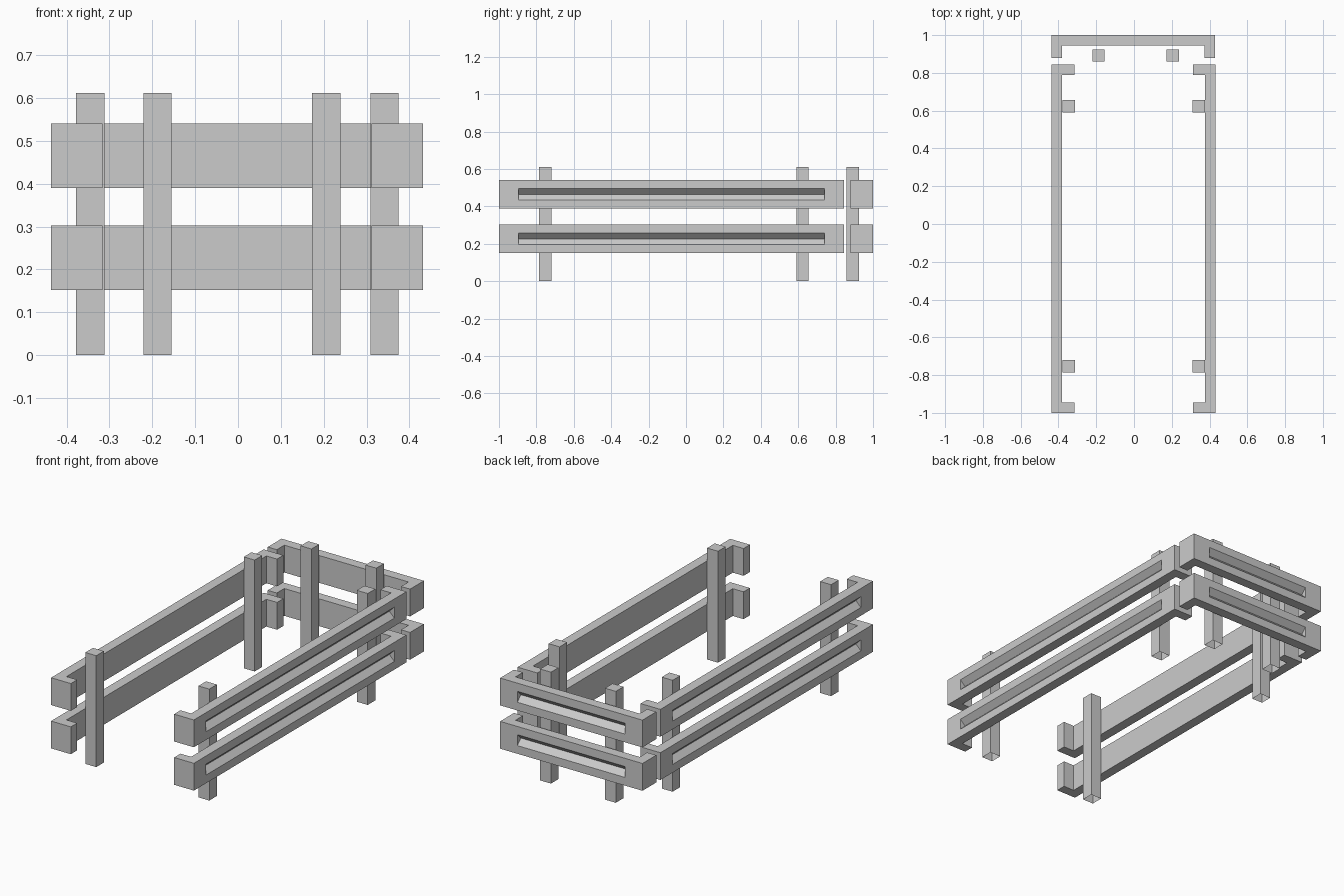
import bpy, bmesh
from math import radians
from mathutils import Matrix, Vector

cube = bpy.data.objects.get("Cube")
if cube:
    bpy.data.objects.remove(cube, do_unlink=True)

grey = bpy.data.materials.new("painted_grey")
grey.use_nodes = True
COLOUR = (0.6, 0.6, 0.6, 1)
grey.diffuse_color = COLOUR
grey.node_tree.nodes["Principled BSDF"].inputs["Base Color"].default_value = COLOUR

THICK = 0.055      # board thickness
RAIL_H = 0.15      # board height
RETURN = 0.12      # length of the turned-in ends
POST_W = 0.066
POST_H = 0.612


def prism(name, points, direction):
    """Extrude a planar outline into a solid object."""
    bm = bmesh.new()
    face = bm.faces.new([bm.verts.new(p) for p in points])
    out = bmesh.ops.extrude_face_region(bm, geom=[face])
    moved = [v for v in out["geom"] if isinstance(v, bmesh.types.BMVert)]
    bmesh.ops.translate(bm, verts=moved, vec=Vector(direction))
    bmesh.ops.recalc_face_normals(bm, faces=bm.faces)
    mesh = bpy.data.meshes.new(name)
    bm.to_mesh(mesh)
    bm.free()
    mesh.materials.append(grey)
    obj = bpy.data.objects.new(name, mesh)
    bpy.context.collection.objects.link(obj)
    return obj


def rail(name, length, location, angle):
    """U-shaped board with a V groove along its outer face."""
    h = length / 2
    plan = [(-h, 0), (h, 0), (h, RETURN), (h - THICK, RETURN), (h - THICK, THICK),
            (THICK - h, THICK), (THICK - h, RETURN), (-h, RETURN)]
    board = prism(name, [(x, y, 0) for x, y in plan], (0, 0, RAIL_H))

    # Groove cutter, slightly proud of the outer face
    g, mid, depth, proud = h - 0.105, RAIL_H / 2, 0.03, 0.01
    cutter = prism("groove_cutter",
                   [(-g, -proud, mid - depth - proud), (-g, depth, mid),
                    (-g, -proud, mid + depth + proud)], (2 * g, 0, 0))
    cutter.hide_render = True
    cut = board.modifiers.new("groove", "BOOLEAN")
    cut.operation, cut.solver, cut.object = "DIFFERENCE", "EXACT", cutter
    bpy.context.view_layer.update()
    evaluated = board.evaluated_get(bpy.context.evaluated_depsgraph_get())
    board.data = bpy.data.meshes.new_from_object(evaluated)
    board.modifiers.clear()
    bpy.data.objects.remove(cutter, do_unlink=True)
    board.data.transform(Matrix.Translation(location) @ Matrix.Rotation(radians(angle), 4, "Z"))


def post(name, x, y):
    """Square post, open underneath."""
    r = POST_W / 2
    obj = prism(name, [(x - r, y - r, 0), (x + r, y - r, 0),
                       (x + r, y + r, 0), (x - r, y + r, 0)], (0, 0, POST_H))
    bm = bmesh.new()
    bm.from_mesh(obj.data)
    bottom = [f for f in bm.faces if f.normal.z < -0.9]
    bmesh.ops.delete(bm, geom=bottom, context="FACES_ONLY")
    bm.to_mesh(obj.data)
    bm.free()


# Two levels of rails on the sides and the back
for level, z in (("lower", 0.152), ("upper", 0.39)):
    rail(f"{level}_left_rail", 1.845, (0.432, -0.0775, z), 90)
    rail(f"{level}_right_rail", 1.845, (-0.436, -0.0775, z), -90)
    rail(f"{level}_back_rail", 0.865, (-0.003, 1.0, z), 180)

# Posts
for side, x in (("left", 0.342), ("right", -0.345)):
    post(f"{side}_front_post", x, -0.752)
    post(f"{side}_rear_post", x, 0.623)
for side, x in (("left", 0.206), ("right", -0.188)):
    post(f"back_{side}_post", x, 0.892)
